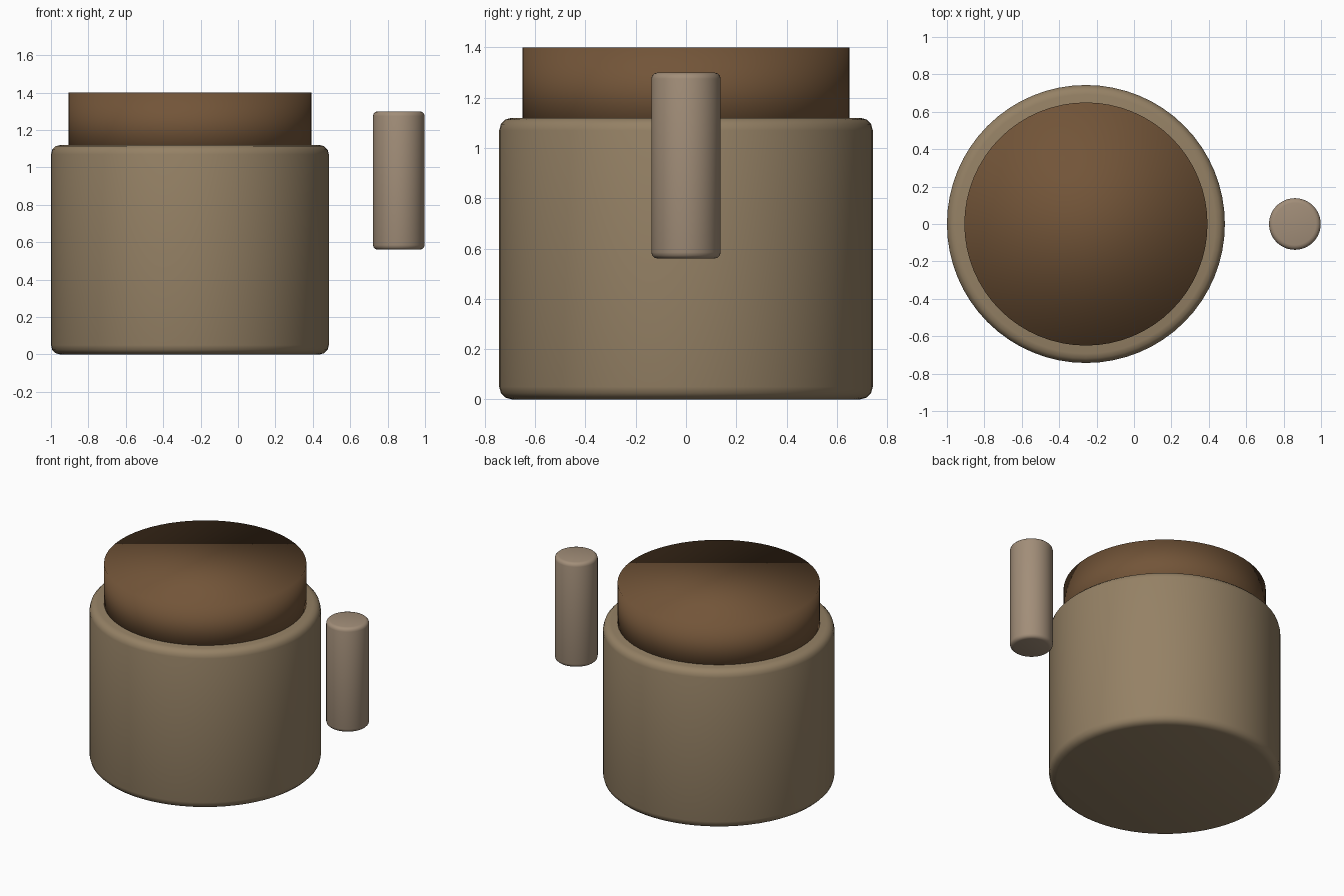
import bpy

if "Cube" in bpy.data.objects:
    bpy.data.objects.remove(bpy.data.objects["Cube"])


def cylinder(name, x, radius, z0, z1, color, sides=64, bevel=0.0, segments=3):
    bpy.ops.mesh.primitive_cylinder_add(vertices=sides, radius=radius, depth=z1 - z0,
                                        location=(x, 0, (z0 + z1) / 2))
    obj = bpy.context.object
    obj.name = name
    bpy.ops.object.shade_smooth()
    if bevel:
        mod = obj.modifiers.new("rounded_rims", 'BEVEL')
        mod.width = bevel
        mod.segments = segments
        mod.limit_method = 'ANGLE'
    mat = bpy.data.materials.new(name + "_color")
    mat.diffuse_color = (*color, 1)
    mat.use_nodes = True
    mat.node_tree.nodes["Principled BSDF"].inputs["Base Color"].default_value = mat.diffuse_color
    obj.data.materials.append(mat)
    return obj


# Wide rounded body
cylinder("body", -0.257, 0.743, 0.0, 1.12, (0.30, 0.22, 0.13), bevel=0.05)

# Dark contents rising from the body, smooth across its rim
cylinder("dark_top", -0.257, 0.65, 1.04, 1.40, (0.17, 0.09, 0.04))

# Small upright grip beside the body
cylinder("side_grip", 0.86, 0.138, 0.56, 1.30, (0.36, 0.27, 0.19), sides=48, bevel=0.025)
